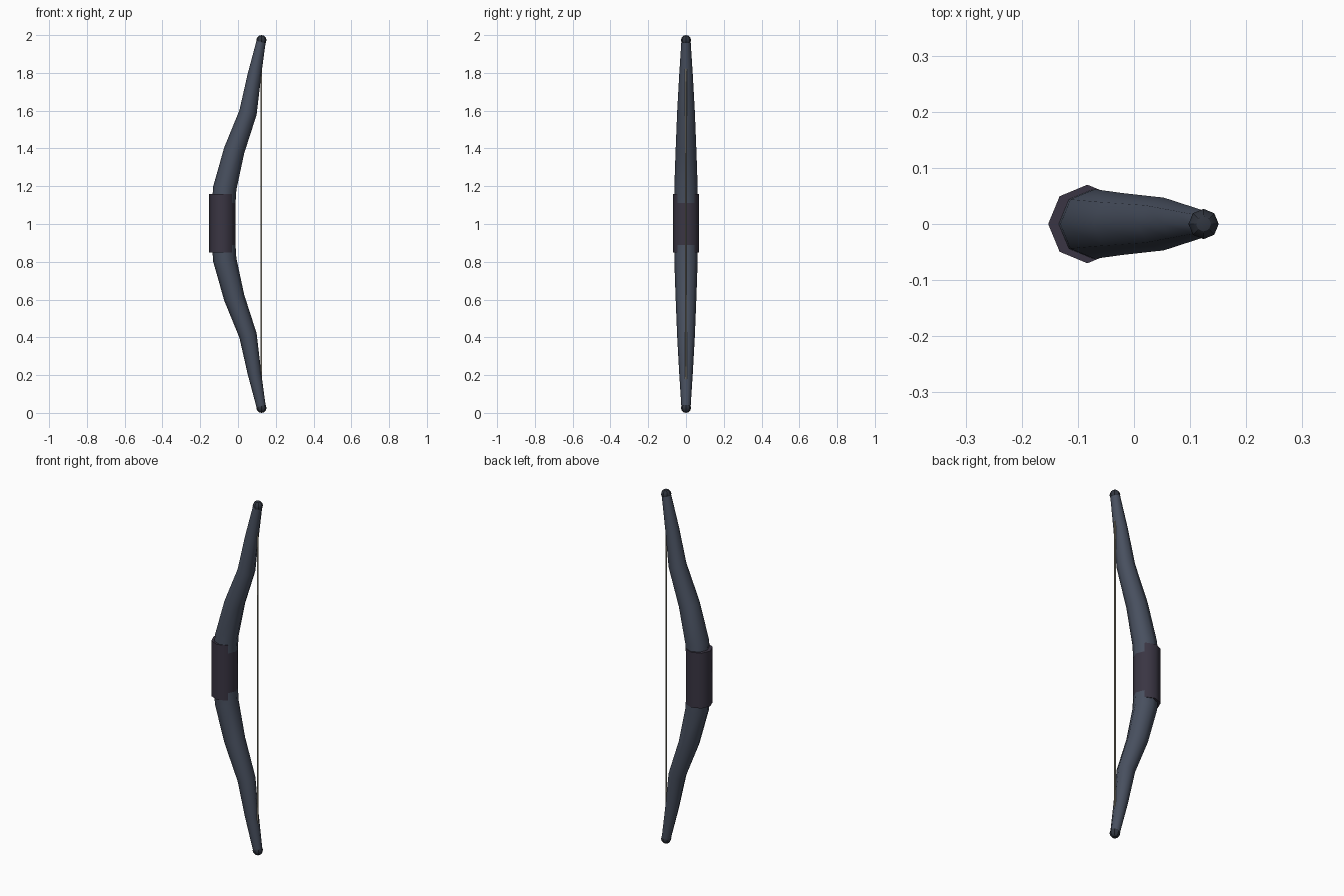
import bpy, bmesh, math
from mathutils import Vector

if "Cube" in bpy.data.objects:
    bpy.data.objects.remove(bpy.data.objects["Cube"])


def material(name, color):
    m = bpy.data.materials.new(name)
    m.diffuse_color = (*color, 1)
    m.use_nodes = True
    m.node_tree.nodes["Principled BSDF"].inputs["Base Color"].default_value = m.diffuse_color
    return m


def finish(bm, name, mat, angle=40):
    bmesh.ops.recalc_face_normals(bm, faces=bm.faces)
    me = bpy.data.meshes.new(name)
    bm.to_mesh(me)
    bm.free()
    me.materials.append(mat)
    ob = bpy.data.objects.new(name, me)
    bpy.context.collection.objects.link(ob)
    bpy.ops.object.select_all(action='DESELECT')
    ob.select_set(True)
    bpy.context.view_layer.objects.active = ob
    bpy.ops.object.shade_smooth_by_angle(angle=math.radians(angle))
    return ob


def tube(name, path, mat, sides=8, angle=50):
    """Sweep a polygon along (x, z, radius) points, rings square to the path."""
    bm = bmesh.new()
    pts = [Vector((x, 0, z)) for x, z, r in path]
    rings = []
    for i, p in enumerate(pts):
        t = Vector()
        if i > 0:
            t += (p - pts[i - 1]).normalized()
        if i < len(pts) - 1:
            t += (pts[i + 1] - p).normalized()
        t.normalize()
        side = Vector((t.z, 0, -t.x))
        r = path[i][2]
        ring = []
        for k in range(sides):
            a = 2 * math.pi * k / sides
            ring.append(bm.verts.new(p + r * (math.cos(a) * side + Vector((0, math.sin(a), 0)))))
        rings.append(ring)
    for a, b in zip(rings, rings[1:]):
        for k in range(sides):
            n = (k + 1) % sides
            bm.faces.new((a[k], a[n], b[n], b[k]))
    bm.faces.new(rings[0])
    bm.faces.new(rings[-1])
    return finish(bm, name, mat, angle)


wood = material("dark_wood", (0.065, 0.08, 0.115))
wrap = material("grip_wrap", (0.042, 0.036, 0.056))
nock = material("nock_dark", (0.03, 0.036, 0.05))
cord = material("cord", (0.25, 0.23, 0.18))

# Curved limbs: upper half mirrored about z = 1
upper = [(-0.07, 1.19, 0.062), (-0.02, 1.39, 0.055), (0.053, 1.59, 0.047),
         (0.087, 1.79, 0.036), (0.124, 1.975, 0.024)]
lower = [(x, 2 - z, r) for x, z, r in reversed(upper)]
tube("bow_limbs", lower + [(-0.083, 1.0, 0.063)] + upper, wood)

# Grip sleeve
tube("grip", [(-0.083, 0.848, 0.07), (-0.083, 1.16, 0.07)], wrap)

# Limb tips
for name, z in (("upper_tip", 1.973), ("lower_tip", 0.027)):
    bm = bmesh.new()
    bmesh.ops.create_uvsphere(bm, u_segments=8, v_segments=6, radius=0.027)
    bmesh.ops.translate(bm, verts=bm.verts, vec=(0.124, 0, z))
    finish(bm, name, nock, 30)

# Bow string
tube("bow_string", [(0.123, 0.03, 0.005), (0.123, 1.97, 0.005)], cord, 6, 70)
